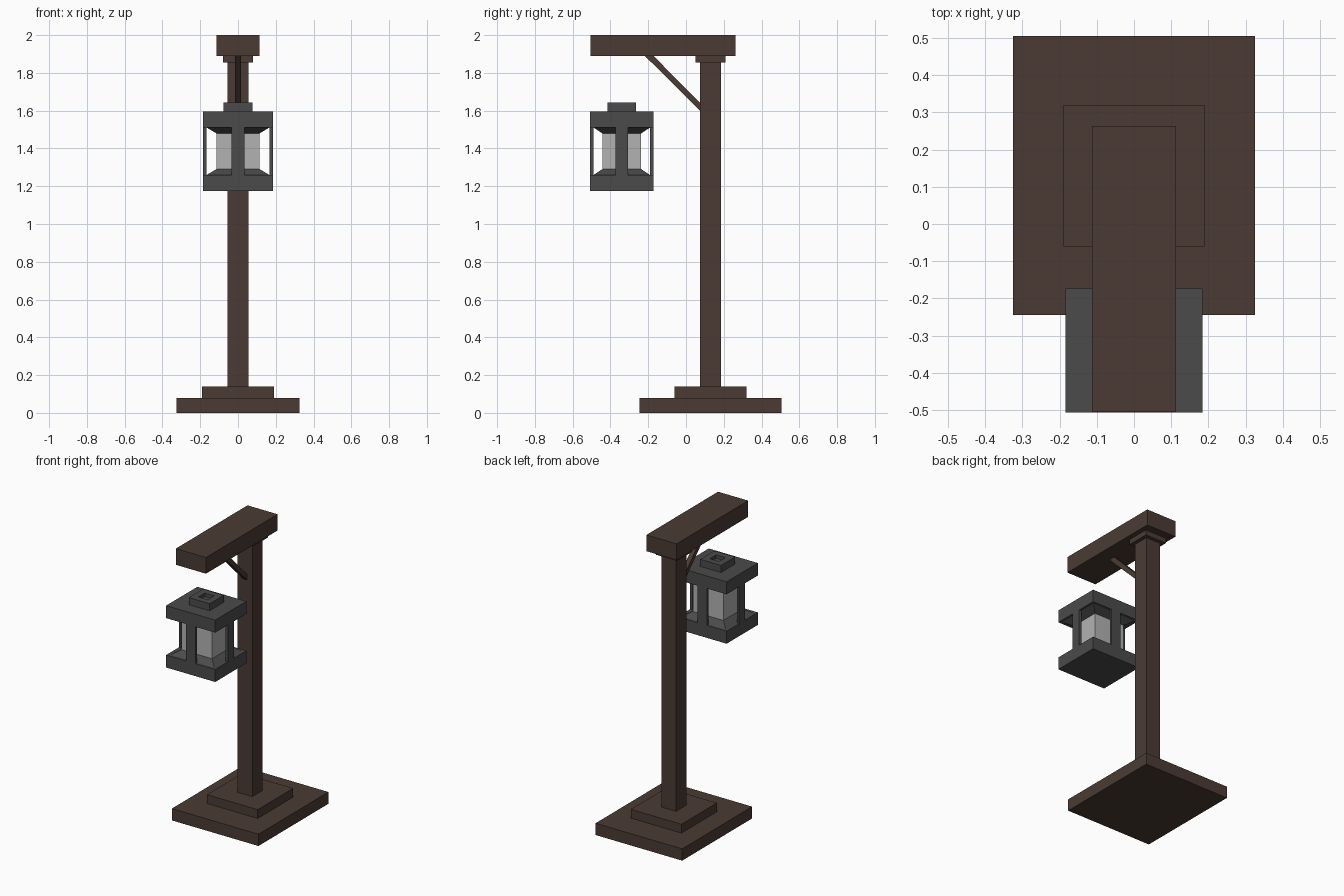
import bpy

if "Cube" in bpy.data.objects:
    bpy.data.objects.remove(bpy.data.objects["Cube"])


def material(name, rgb):
    m = bpy.data.materials.new(name)
    m.diffuse_color = (*rgb, 1)
    m.use_nodes = True
    m.node_tree.nodes["Principled BSDF"].inputs["Base Color"].default_value = m.diffuse_color
    return m


WOOD = material("dark_wood", (0.07, 0.044, 0.034))
METAL = material("dark_metal", (0.07, 0.07, 0.07))
GLASS = material("pale_glass", (0.45, 0.45, 0.45))


def make_object(name, verts, faces, mat):
    me = bpy.data.meshes.new(name)
    me.from_pydata(verts, [], faces)
    me.materials.append(mat)
    ob = bpy.data.objects.new(name, me)
    bpy.context.collection.objects.link(ob)
    return ob


def stack(name, cy, sections, mat):
    """Closed solid through rectangles (half x, half y, z) centred on y = cy."""
    verts, faces = [], [(3, 2, 1, 0)]
    for hx, hy, z in sections:
        verts += [(-hx, cy - hy, z), (hx, cy - hy, z), (hx, cy + hy, z), (-hx, cy + hy, z)]
    for s in range(len(sections) - 1):
        for i in range(4):
            a, b = 4 * s + i, 4 * s + (i + 1) % 4
            faces.append((a, b, b + 4, a + 4))
    n = len(verts)
    faces.append((n - 4, n - 3, n - 2, n - 1))
    return make_object(name, verts, faces, mat)


def box(name, x, y, z, mat):
    hx, hy, cy = (x[1] - x[0]) / 2, (y[1] - y[0]) / 2, (y[0] + y[1]) / 2
    ob = stack(name, cy, [(hx, hy, z[0]), (hx, hy, z[1])], mat)
    ob.location.x = (x[0] + x[1]) / 2
    return ob


# Wooden stand
box("base", (-0.325, 0.325), (-0.245, 0.505), (0, 0.08), WOOD)
box("base_step", (-0.19, 0.19), (-0.06, 0.32), (0.08, 0.14), WOOD)
box("post", (-0.055, 0.055), (0.075, 0.185), (0.14, 1.86), WOOD)
box("post_cap", (-0.08, 0.08), (0.05, 0.21), (1.855, 1.89), WOOD)
box("beam", (-0.113, 0.113), (-0.505, 0.263), (1.89, 2.0), WOOD)

# Diagonal brace: side profile (y, z) extruded across x
profile = [(0.075, 1.60), (0.075, 1.64), (-0.172, 1.89), (-0.218, 1.89)]
make_object("brace", [(x, y, z) for x in (-0.015, 0.015) for y, z in profile],
            [(3, 2, 1, 0), (4, 5, 6, 7)] +
            [(i, (i + 1) % 4, (i + 1) % 4 + 4, i + 4) for i in range(4)], WOOD)

# Lantern plates, sloping inwards to the glass
LY, HX, HY = -0.34, 0.184, 0.167
stack("lantern_bottom", LY, [(HX, HY, 1.175), (HX, HY, 1.26), (0.165, 0.149, 1.26),
                             (0.115, 0.103, 1.29)], METAL)
stack("lantern_top", LY, [(0.115, 0.103, 1.48), (0.165, 0.149, 1.51), (HX, HY, 1.51),
                          (HX, HY, 1.595), (0.078, 0.076, 1.595), (0.078, 0.076, 1.643),
                          (0.035, 0.034, 1.643), (0.035, 0.034, 1.62)], METAL)
box("lantern_glass", (-0.115, 0.115), (LY - 0.103, LY + 0.103), (1.29, 1.48), GLASS)

# One upright in the middle of each lantern side
for side, s in (("minus", -1), ("plus", 1)):
    xs = sorted((s * (HX - 0.018), s * HX))
    ys = sorted((LY + s * (HY - 0.018), LY + s * HY))
    box("lantern_bar_x_" + side, xs, (LY - 0.032, LY + 0.032), (1.26, 1.51), METAL)
    box("lantern_bar_y_" + side, (-0.035, 0.035), ys, (1.26, 1.51), METAL)
